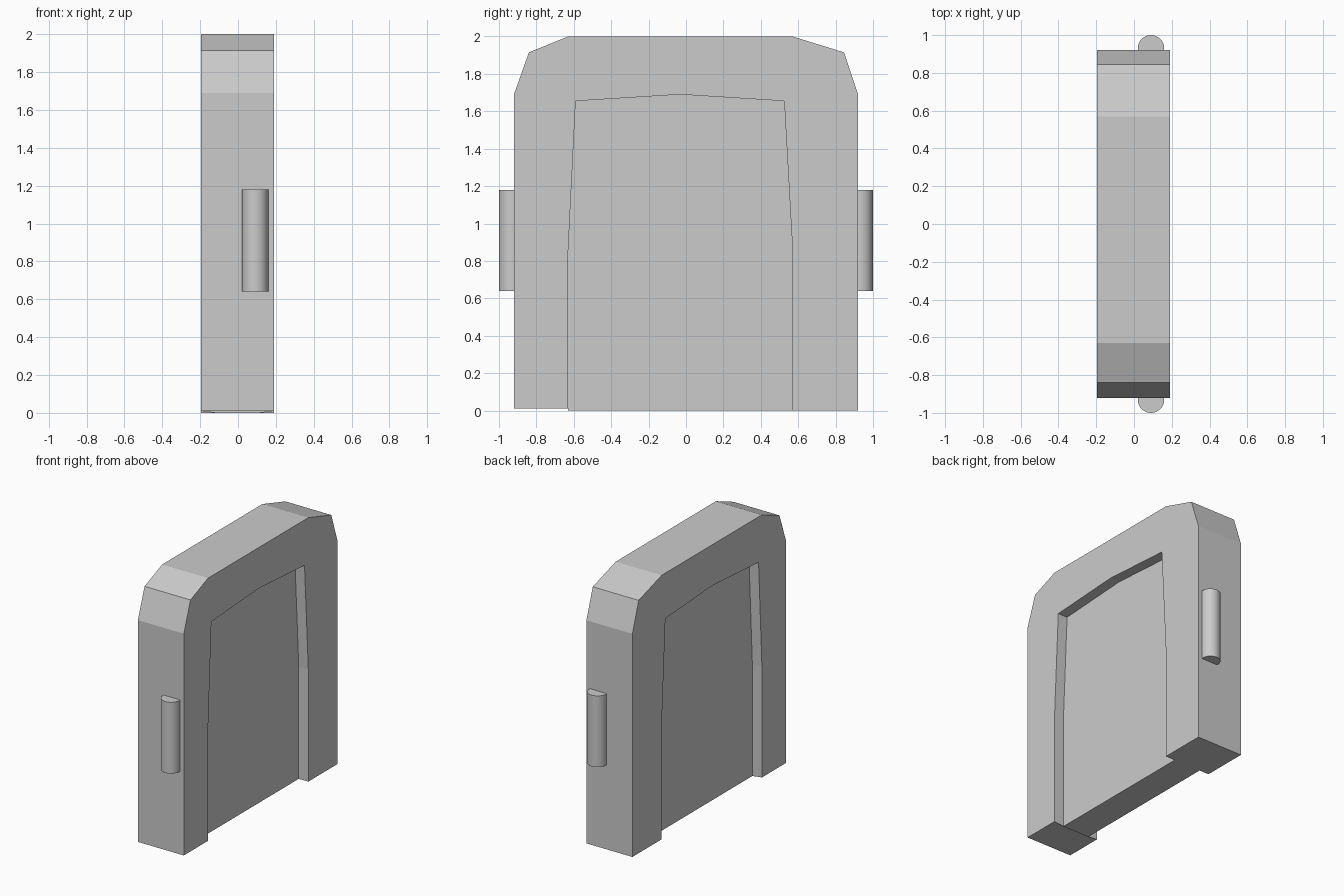
import bpy, bmesh

if "Cube" in bpy.data.objects:
    bpy.data.objects.remove(bpy.data.objects["Cube"])

X_BACK, X_FRONT, DEPTH = -0.195, 0.19, 0.08

# (y, z) profiles, both running from the lower -y foot over the top
OUTER = [(-0.92, 0.01), (-0.92, 1.69), (-0.84, 1.915), (-0.63, 2.0),
         (0.57, 2.0), (0.845, 1.915), (0.92, 1.69), (0.92, 0.0)]
INNER = [(-0.63, 0.01), (-0.63, 0.85), (-0.59, 1.655), (-0.03, 1.69),
         (0.525, 1.655), (0.57, 0.85), (0.57, 0.0)]
PANEL = [(-0.63, 0.0)] + INNER[1:]


def make_object(name, bm):
    bmesh.ops.recalc_face_normals(bm, faces=bm.faces[:])
    mesh = bpy.data.meshes.new(name)
    bm.to_mesh(mesh)
    bm.free()
    obj = bpy.data.objects.new(name, mesh)
    bpy.context.collection.objects.link(obj)
    return obj


def loop(bm, profile, x):
    return [bm.verts.new((x, y, z)) for y, z in profile]


def bridge(bm, a, b):
    for i in range(len(a) - 1):
        bm.faces.new((a[i], a[i + 1], b[i + 1], b[i]))


# Arched slab with a shallow recess on each broad side, open at the bottom
bm = bmesh.new()
sides = []
for x, inward in ((X_FRONT, -DEPTH), (X_BACK, DEPTH)):
    out = loop(bm, OUTER, x)
    rim = loop(bm, INNER, x)
    floor = loop(bm, PANEL, x + inward)
    bm.faces.new(out + rim[::-1])
    bridge(bm, rim, floor)
    bm.faces.new(floor)
    sides.append((out, rim, floor))
(o1, r1, f1), (o2, r2, f2) = sides
bridge(bm, o1, o2)
# Underside of both feet and the panel, with the small step between them
bm.faces.new((o1[0], r1[0], r2[0], o2[0]))
bm.faces.new((r1[0], f1[0], f2[0], r2[0]))
bm.faces.new((f1[0], f1[-1], f2[-1], f2[0]))
bm.faces.new((o1[-1], r1[-1], f1[-1], f2[-1], r2[-1], o2[-1]))
make_object("arched_slab", bm)

# Upright round pins half sunk into the two narrow edges
for side, name in ((-1, "front_pin"), (1, "back_pin")):
    bpy.ops.mesh.primitive_cylinder_add(vertices=32, radius=0.07, depth=0.54,
                                        location=(0.09, side * 0.93, 0.91))
    pin = bpy.context.object
    pin.name = name
    bpy.ops.object.shade_smooth_by_angle()
